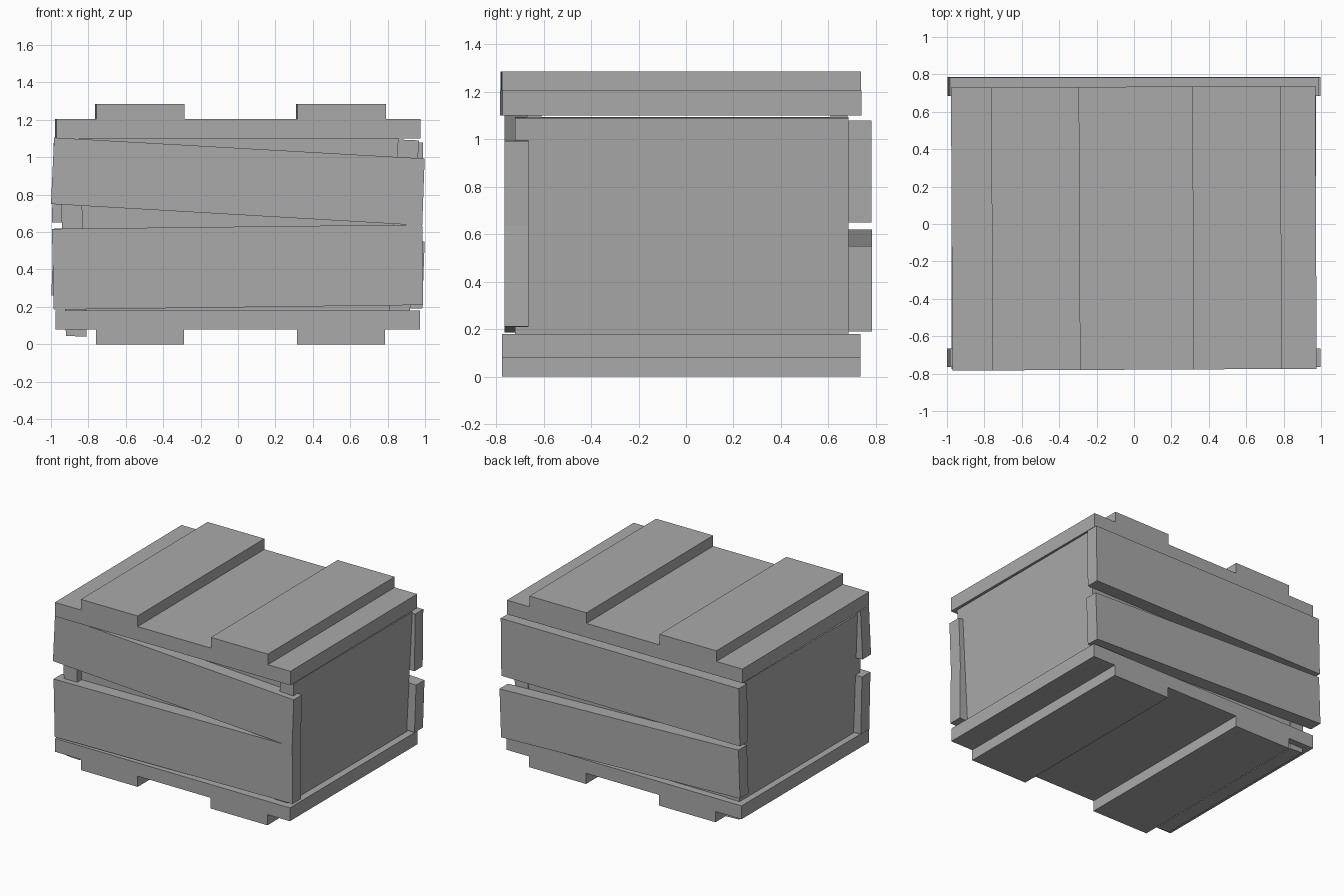
import bpy
import bmesh

cube = bpy.data.objects.get("Cube")
if cube:
    bpy.data.objects.remove(cube, do_unlink=True)

# One plain grey for the whole crate
grey = bpy.data.materials.new("plain_grey")
grey.use_nodes = True
colour = (0.4, 0.4, 0.4, 1.0)
grey.diffuse_color = colour
grey.node_tree.nodes["Principled BSDF"].inputs["Base Color"].default_value = colour


def slab(name, outline, front, back, turn=0.0):
    """Extrude an x-z outline from y = front to y = back."""
    bm = bmesh.new()
    face = bm.faces.new([bm.verts.new((x, front, z)) for x, z in outline])
    extruded = bmesh.ops.extrude_face_region(bm, geom=[face])["geom"]
    moved = [v for v in extruded if isinstance(v, bmesh.types.BMVert)]
    bmesh.ops.translate(bm, verts=moved, vec=(0, back - front, 0))
    bmesh.ops.recalc_face_normals(bm, faces=bm.faces)
    mesh = bpy.data.meshes.new(name)
    bm.to_mesh(mesh)
    bm.free()
    mesh.materials.append(grey)
    obj = bpy.data.objects.new(name, mesh)
    obj.rotation_euler.z = turn
    bpy.context.collection.objects.link(obj)
    return obj


def stepped(flat, middle, raised):
    """Board outline with two raised battens on its outer side."""
    return [(-0.975, flat), (-0.975, middle), (-0.76, middle), (-0.76, raised),
            (-0.29, raised), (-0.29, middle), (0.315, middle), (0.315, raised),
            (0.787, raised), (0.787, middle), (0.973, middle), (0.973, flat)]


# Lid and base boards with their battens
slab("lid", stepped(1.1, 1.205, 1.285), -0.779, 0.734, 0.005)
slab("base", stepped(0.18, 0.08, 0.0), -0.775, 0.735)

# Side panels, both leaning a little
slab("left_panel", [(0.805, 0.09), (0.915, 0.085), (0.967, 1.09), (0.855, 1.095)], -0.72, 0.686)
slab("right_panel", [(-0.92, 0.045), (-0.81, 0.04), (-0.845, 1.085), (-0.958, 1.08)], -0.72, 0.686)

# Recessed panels behind the planks
for name, front, back in (("front_lining", -0.67, -0.61), ("back_lining", 0.61, 0.68)):
    slab(name, [(-0.83, 0.15), (0.83, 0.15), (0.86, 1.12), (-0.85, 1.12)], front, back)

# Crooked planks on the front
slab("front_upper_plank", [(-1.0, 0.75), (0.985, 0.635), (0.998, 0.993), (-0.983, 1.105)], -0.765, -0.665)
slab("front_lower_plank", [(-0.985, 0.185), (0.99, 0.21), (0.985, 0.64), (-0.995, 0.617)], -0.765, -0.665)

# Planks on the back
slab("back_upper_plank", [(-0.995, 0.65), (0.985, 0.65), (0.99, 1.08), (-0.985, 1.08)], 0.685, 0.782)
slab("back_lower_plank", [(-0.998, 0.26), (0.985, 0.19), (0.998, 0.55), (-0.985, 0.62)], 0.685, 0.785)
